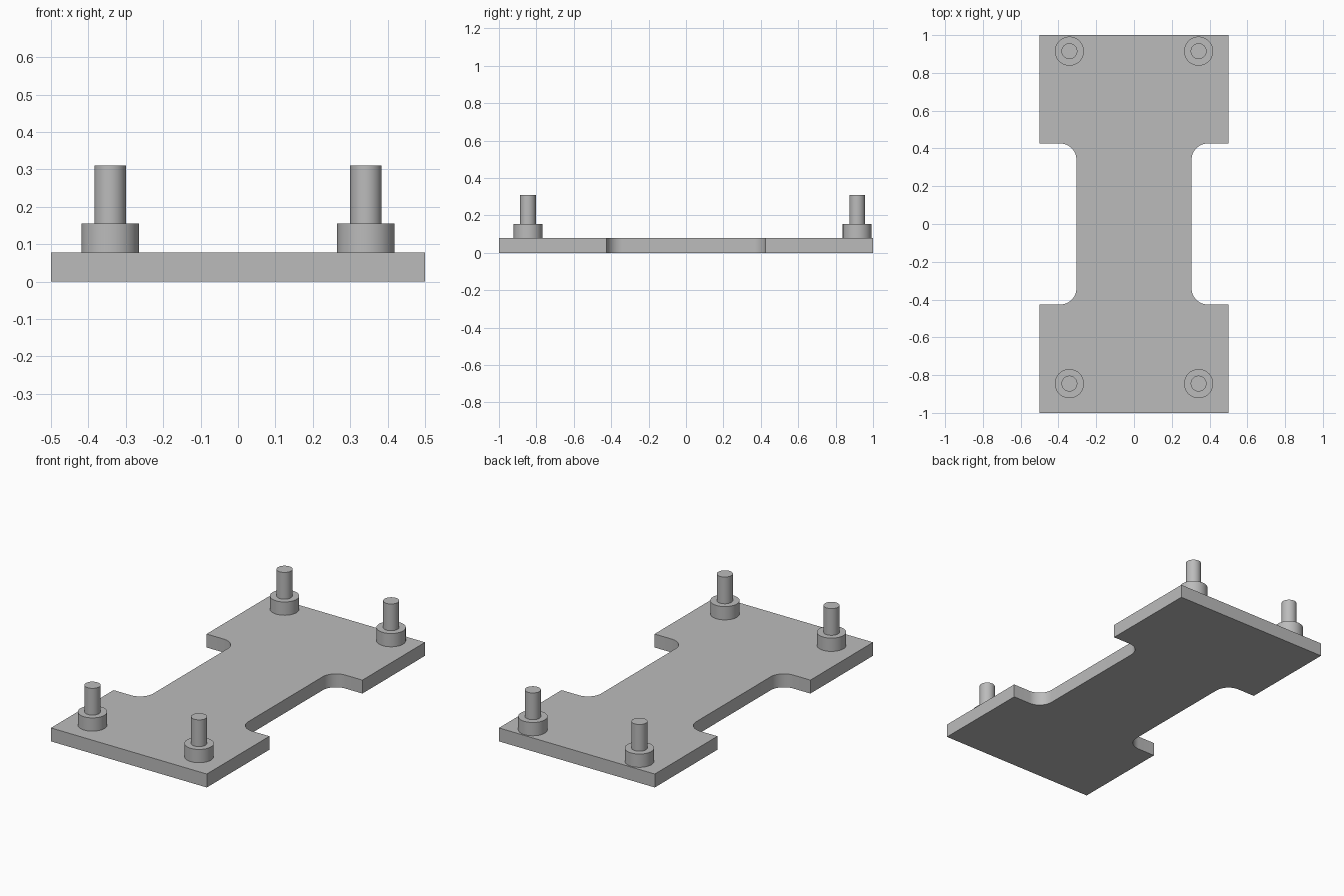
import bpy, bmesh
from math import pi, sin, cos, radians

cube = bpy.data.objects.get("Cube")
if cube:
    bpy.data.objects.remove(cube, do_unlink=True)

grey = bpy.data.materials.new("plain grey")
grey.use_nodes = True
colour = (0.5, 0.5, 0.5, 1)
grey.diffuse_color = colour
grey.node_tree.nodes["Principled BSDF"].inputs["Base Color"].default_value = colour

THICK = 0.078


def finish(bm, name, location=(0, 0, 0)):
    """Turn a bmesh into a shaded object."""
    bmesh.ops.recalc_face_normals(bm, faces=bm.faces)
    mesh = bpy.data.meshes.new(name)
    bm.to_mesh(mesh)
    bm.free()
    mesh.materials.append(grey)
    obj = bpy.data.objects.new(name, mesh)
    obj.location = location
    bpy.context.collection.objects.link(obj)
    bpy.ops.object.select_all(action="DESELECT")
    obj.select_set(True)
    bpy.context.view_layer.objects.active = obj
    bpy.ops.object.shade_smooth_by_angle(angle=radians(30))
    return obj


# Base plate: one quarter outline with a filleted notch, mirrored around
WAIST, NOTCH, R, STEPS = 0.305, 0.426, 0.085, 12
quarter = [(0.5, 1.0), (0.5, NOTCH)]
for i in range(STEPS + 1):
    a = pi / 2 * i / STEPS
    quarter.append((WAIST + R - R * sin(a), NOTCH - R + R * cos(a)))
right_half = quarter + [(x, -y) for x, y in reversed(quarter)]
outline = right_half + [(-x, y) for x, y in reversed(right_half)]

bm = bmesh.new()
base = bm.faces.new([bm.verts.new((x, y, 0)) for x, y in outline])
top = bmesh.ops.extrude_face_region(bm, geom=[base], use_keep_orig=True)["geom"]
bmesh.ops.translate(bm, vec=(0, 0, THICK),
                    verts=[v for v in top if isinstance(v, bmesh.types.BMVert)])
finish(bm, "base_plate")


# Standoffs: wide collar with a thinner pin, spun from a stepped profile
def standoff(name, x, y):
    profile = [(0, 0), (0.077, 0), (0.077, 0.077), (0.042, 0.077),
               (0.042, 0.232), (0, 0.232)]
    bm = bmesh.new()
    verts = [bm.verts.new((r, 0, z)) for r, z in profile]
    edges = [bm.edges.new(pair) for pair in zip(verts, verts[1:])]
    bmesh.ops.spin(bm, geom=verts + edges, cent=(0, 0, 0), axis=(0, 0, 1),
                   angle=2 * pi, steps=48)
    bmesh.ops.remove_doubles(bm, verts=bm.verts, dist=0.0005)
    finish(bm, name, (x, y, THICK))


for end, y in (("front", -0.845), ("back", 0.915)):
    for side, x in (("right", -0.342), ("left", 0.342)):
        standoff(f"{end}_{side}_standoff", x, y)
